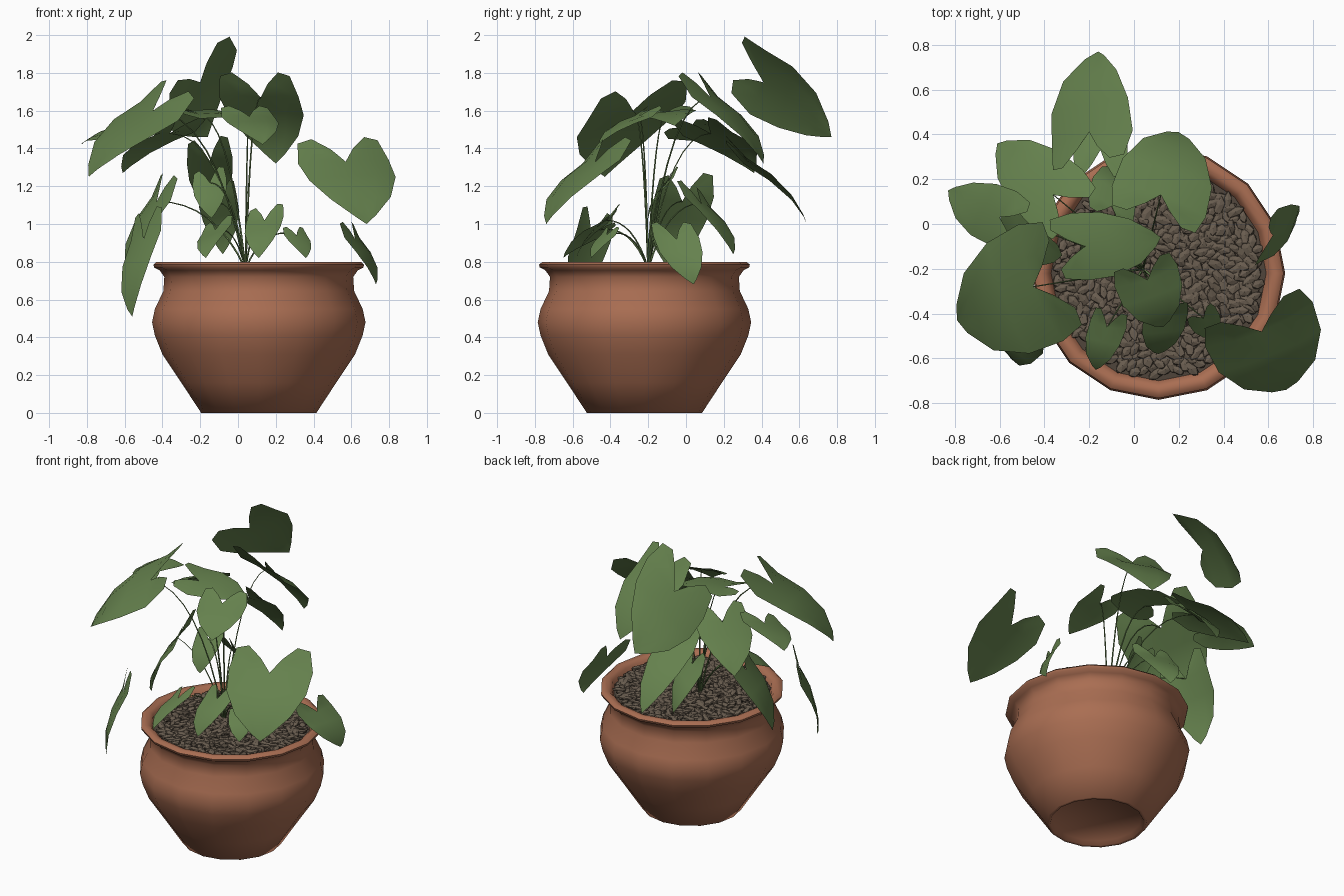
import bpy, bmesh, math, random
from mathutils import Vector, Matrix

if "Cube" in bpy.data.objects:
    bpy.data.objects.remove(bpy.data.objects["Cube"])

random.seed(4)
CX, CY = 0.11, -0.22          # pot axis
ROOT = Vector((0.04, -0.2, 0.76))


def mat(name, rgb):
    m = bpy.data.materials.new(name)
    m.diffuse_color = (*rgb, 1)
    m.use_nodes = True
    m.node_tree.nodes["Principled BSDF"].inputs["Base Color"].default_value = m.diffuse_color
    return m


TERRACOTTA = mat("terracotta", (0.40, 0.155, 0.085))
GREEN = mat("leaf green", (0.13, 0.22, 0.075))
SOIL = mat("dark soil", (0.08, 0.06, 0.044))
CHIP = mat("bark chip", (0.14, 0.108, 0.078))


def finish(bm, name, material, smooth=None):
    me = bpy.data.meshes.new(name)
    bm.to_mesh(me)
    bm.free()
    ob = bpy.data.objects.new(name, me)
    bpy.context.collection.objects.link(ob)
    me.materials.append(material)
    if smooth:
        bpy.ops.object.select_all(action='DESELECT')
        ob.select_set(True)
        bpy.context.view_layer.objects.active = ob
        bpy.ops.object.shade_smooth_by_angle(angle=math.radians(smooth))
    return ob


def lathe(name, profile, material, sides=16, smooth=75):
    bm = bmesh.new()
    vs = [bm.verts.new((CX + r, CY, z)) for r, z in profile]
    es = [bm.edges.new(p) for p in zip(vs, vs[1:])]
    bmesh.ops.spin(bm, geom=vs + es, cent=(CX, CY, 0), axis=(0, 0, 1),
                   angle=math.tau, steps=sides, use_duplicate=False)
    bmesh.ops.remove_doubles(bm, verts=bm.verts[:], dist=1e-4)
    bmesh.ops.recalc_face_normals(bm, faces=bm.faces[:])
    return finish(bm, name, material, smooth)


# Pot: slightly hollow foot, rounded belly, neck, flared rim, inner wall
lathe("pot", [(0, 0.03), (0.27, 0.025), (0.285, 0), (0.305, 0), (0.41, 0.16), (0.51, 0.31),
              (0.55, 0.41), (0.565, 0.48), (0.55, 0.55), (0.505, 0.645), (0.50, 0.72),
              (0.525, 0.755), (0.554, 0.77), (0.558, 0.785), (0.54, 0.80), (0.51, 0.797),
              (0.49, 0.78), (0.475, 0.74)], TERRACOTTA, smooth=60)

# Soil bed
lathe("soil", [(0, 0.768), (0.25, 0.765), (0.48, 0.755)], SOIL)

# Bark chips scattered over the soil
bm = bmesh.new()
COUNT = 520
for i in range(COUNT):
    r, a = 0.455 * math.sqrt((i + 0.5) / COUNT), i * 2.39996
    size = (random.uniform(.032, .05), random.uniform(.018, .027), .013)
    m = (Matrix.Translation((CX + r * math.cos(a), CY + r * math.sin(a), random.uniform(.766, .782)))
         @ Matrix.Rotation(random.uniform(0, math.tau), 4, 'Z')
         @ Matrix.Rotation(random.uniform(-.35, .35), 4, 'Y')
         @ Matrix.Diagonal((*size, 1)))
    bmesh.ops.create_icosphere(bm, subdivisions=1, radius=1, matrix=m)
finish(bm, "bark_chips", CHIP)

# Half outline of a heart-shaped leaf: (along midrib, across)
OUTLINE = [(0, 0), (-.2, .25), (-.38, .58), (-.35, .88), (-.05, 1), (.3, .95),
           (.65, .66), (.9, .24), (1, 0)]


def leaf(name, notch, tip, half):
    """Heart leaf from its notch to its tip; half is the half-width vector."""
    n, t, w = Vector(notch), Vector(tip), Vector(half)
    d = t - n
    up = d.cross(w).normalized()
    if up.z < 0:
        up.negate()
    bm = bmesh.new()
    for side in (1, -1):
        rows = []
        for u, v in OUTLINE:
            rib = max(0, u)
            row = []
            for k in (0, .5, 1):
                uu, vv = rib + (u - rib) * k, v * k
                lift = d.length * .38 * rib * (1 - rib) + w.length * (.12 * vv - .22 * vv * vv)
                row.append(bm.verts.new(n + d * uu + w * vv * side + up * lift))
            rows.append(row)
        for a, b in zip(rows, rows[1:]):
            for k in (0, 1):
                q = (a[k], a[k + 1], b[k + 1], b[k])
                bm.faces.new(q if side > 0 else q[::-1])
    bmesh.ops.remove_doubles(bm, verts=bm.verts[:], dist=1e-4)
    bmesh.ops.dissolve_degenerate(bm, edges=bm.edges[:], dist=1e-4)
    bmesh.ops.recalc_face_normals(bm, faces=bm.faces[:])
    if sum(f.normal.z for f in bm.faces) < 0:
        bmesh.ops.reverse_faces(bm, faces=bm.faces[:])
    finish(bm, name, GREEN, 60)


def stem(name, end):
    """Thin tapered stalk arching from the soil to a leaf notch."""
    e = Vector(end)
    mid = ROOT.lerp(e, .35)
    mid.z = max(e.z, 1.0)
    cu = bpy.data.curves.new(name, 'CURVE')
    cu.dimensions = '3D'
    cu.bevel_depth = .004
    cu.bevel_resolution = 0
    sp = cu.splines.new('POLY')
    sp.points.add(8)
    for i, p in enumerate(sp.points):
        s = i / 8
        p.co = (*(ROOT * (1 - s) ** 2 + mid * 2 * s * (1 - s) + e * s * s), 1)
        p.radius = 1.4 - .8 * s
    cu.materials.append(GREEN)
    bpy.context.collection.objects.link(bpy.data.objects.new(name, cu))


# Upper leaves: notch, tip, half-width
UPPER = [
    ((-.20, .41, 1.75), (-.16, .77, 1.46), (.18, .04, .17)),
    ((.12, .13, 1.67), (.20, .41, 1.32), (.21, -.07, 0)),
    ((-.36, .13, 1.48), (-.61, .36, 1.27), (.11, .13, .01)),
    ((-.60, .03, 1.50), (-.83, .15, 1.42), (.06, .12, .04)),
    ((-.45, -.28, 1.60), (-.79, -.43, 1.25), (.10, -.26, -.05)),
    ((-.22, -.10, 1.59), (.12, -.06, 1.52), (.04, -.15, -.02)),
    ((.06, -.25, 1.57), (.13, -.46, 1.42), (.14, .05, 0)),
    ((.57, -.48, 1.33), (.68, -.74, 1.00), (.24, .10, .01)),
]
# Lower leaves hanging over the rim and soil
LOWER = [
    ((-.15, .33, 1.33), (-.12, .64, 1.00), (.12, 0, .02)),
    ((-.15, -.10, 1.22), (-.14, -.20, 1.03), (.09, .02, .02)),
    ((.14, -.42, 1.02), (.11, -.58, .82), (.10, .01, .02)),
    ((-.12, -.46, .97), (-.17, -.65, .82), (.08, -.02, .03)),
    ((.62, -.05, .92), (.73, .04, .68), (.04, .12, 0)),
    ((-.50, -.50, .92), (-.56, -.58, .51), (.08, -.09, .03)),
    ((-.43, -.02, 1.12), (-.59, -.07, .74), (-.05, .16, .01)),
    ((-.10, .08, 1.11), (-.08, .25, .84), (.10, -.07, .03)),
    ((.31, -.42, .94), (.36, -.50, .82), (.06, .04, 0)),
]
for group, leaves in (("upper", UPPER), ("lower", LOWER)):
    for i, (n, t, w) in enumerate(leaves, 1):
        leaf(f"{group}_leaf_{i}", n, t, w)
        if (Vector(n) - ROOT).xy.length < .53:      # outer leaves hang free
            stem(f"{group}_stem_{i}", n)
